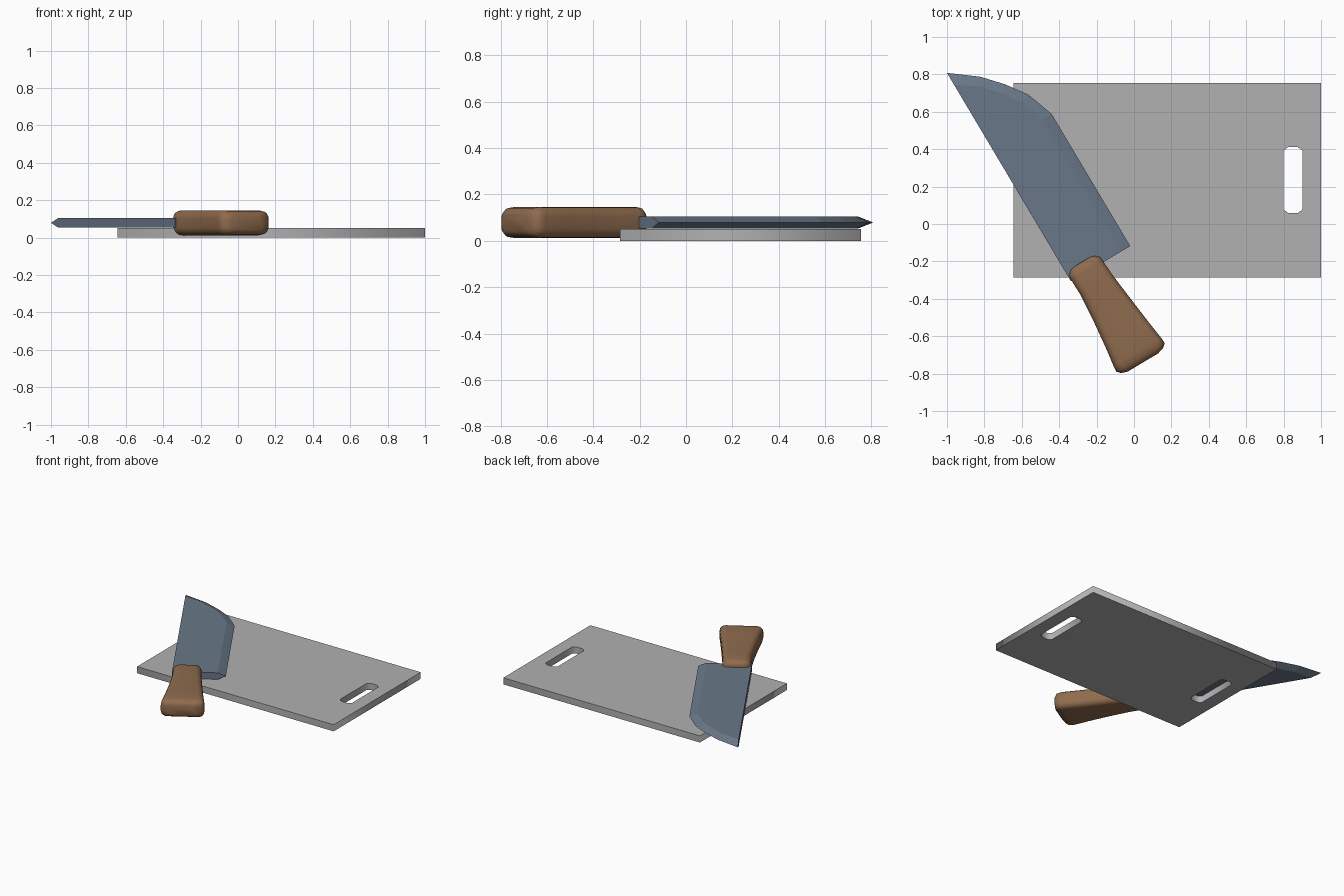
import bpy, bmesh, math
from mathutils import Vector

cube = bpy.data.objects.get("Cube")
if cube:
    bpy.data.objects.remove(cube, do_unlink=True)


def material(name, rgb):
    m = bpy.data.materials.new(name)
    m.use_nodes = True
    m.diffuse_color = (*rgb, 1)
    bsdf = next(n for n in m.node_tree.nodes if n.type == 'BSDF_PRINCIPLED')
    bsdf.inputs["Base Color"].default_value = (*rgb, 1)
    return m


def mesh_object(name, bm, mat, smooth=False):
    bmesh.ops.recalc_face_normals(bm, faces=bm.faces)
    me = bpy.data.meshes.new(name)
    bm.to_mesh(me)
    bm.free()
    me.materials.append(mat)
    for p in me.polygons:
        p.use_smooth = smooth
    ob = bpy.data.objects.new(name, me)
    bpy.context.collection.objects.link(ob)
    return ob


grey = material("board grey", (0.44, 0.44, 0.44))
steel = material("blade steel", (0.14, 0.185, 0.245))
wood = material("handle wood", (0.275, 0.148, 0.075))

# Shared knife frame: along runs from tip to handle end, across toward the edge
along = Vector((0.512, -0.859, 0)).normalized()
across = Vector((-along.y, along.x, 0))
MID_Z = 0.079

# Cutting board: filled outline with two mirrored grip slots
board_mid = Vector((0.1775, 0.235))
half_x, half_y = 0.8225, 0.52
rim = [(-half_x, -half_y), (half_x, -half_y), (half_x, half_y), (-half_x, half_y)]
slot = [(0.05, -0.158), (0.05, 0.158), (0.025, 0.177), (-0.025, 0.177),
        (-0.05, 0.158), (-0.05, -0.158), (-0.025, -0.177), (0.025, -0.177)]
loops = [rim] + [[(x + side * 0.6725, y) for x, y in slot] for side in (-1, 1)]
curve = bpy.data.curves.new("cutting_board", 'CURVE')
curve.dimensions = '2D'
curve.fill_mode = 'BOTH'
curve.extrude = 0.025
curve.materials.append(grey)
for loop in loops:
    sp = curve.splines.new('POLY')
    sp.points.add(len(loop) - 1)
    for pt, (x, y) in zip(sp.points, loop):
        pt.co = (x, y, 0, 1)
    sp.use_cyclic_u = True
board = bpy.data.objects.new("cutting_board", curve)
board.location = (board_mid.x, board_mid.y, 0.025)
bpy.context.collection.objects.link(board)
for ob in bpy.context.selected_objects:
    ob.select_set(False)
bpy.context.view_layer.objects.active = board
board.select_set(True)
bpy.ops.object.convert(target='MESH')

# Blade: slab ground on both sides toward the curved front and the long edge
edge = [(-1, 0.808), (-0.82, 0.787), (-0.69, 0.747), (-0.565, 0.692),
        (-0.44, 0.588), (-0.02, -0.118)]
ground = [(-0.962, 0.744), (-0.82, 0.735), (-0.71, 0.70), (-0.60, 0.65),
          (-0.487, 0.56), (-0.067, -0.146)]
spine_heel = Vector((edge[-1][0], edge[-1][1], 0)) - across * 0.369
bm = bmesh.new()
tip = [bm.verts.new((x, y, MID_Z)) for x, y in edge]
sides = []
for z in (MID_Z + 0.025, MID_Z - 0.025):
    inner = [bm.verts.new((x, y, z)) for x, y in ground]
    heel = bm.verts.new((spine_heel.x, spine_heel.y, z))
    bm.faces.new(inner + [heel])
    for i in range(len(tip) - 1):
        bm.faces.new((tip[i], tip[i + 1], inner[i + 1], inner[i]))
    sides.append((inner, heel))
(top, top_heel), (low, low_heel) = sides
bm.faces.new((top[0], top_heel, low_heel, low[0]))
bm.faces.new((tip[0], top[0], low[0]))
bm.faces.new((top_heel, top[-1], tip[-1], low[-1], low_heel))
mesh_object("blade", bm, steel)

# Handle: rounded rectangular sections flaring toward the butt
# each section: distance along, half width, half height, sideways shift
sections = [(-0.026, 0.055, 0.040, 0), (-0.02, 0.075, 0.053, 0),
            (0.0, 0.096, 0.063, 0), (0.025, 0.099, 0.067, 0),
            (0.12, 0.101, 0.067, 0.004), (0.28, 0.116, 0.067, 0.007),
            (0.43, 0.133, 0.067, 0.008), (0.54, 0.148, 0.067, 0.008),
            (0.573, 0.150, 0.062, 0.008), (0.592, 0.130, 0.052, 0.006),
            (0.603, 0.095, 0.040, 0.004)]
start = Vector((-0.265, -0.225, MID_Z))
STEPS = 5
bm = bmesh.new()
rings = []
for dist, hw, hh, shift in sections:
    radius = min(0.042, hh * 0.75)
    ring = []
    for corner, (sx, sz) in enumerate([(1, 1), (-1, 1), (-1, -1), (1, -1)]):
        for k in range(STEPS):
            a = math.pi / 2 * (corner + k / (STEPS - 1))
            u = sx * (hw - radius) + radius * math.cos(a)
            w = sz * (hh - radius) + radius * math.sin(a)
            ring.append(bm.verts.new(start + along * dist + across * (u + shift)
                                     + Vector((0, 0, w))))
    rings.append(ring)
for a, b in zip(rings, rings[1:]):
    for i in range(len(a)):
        j = (i + 1) % len(a)
        bm.faces.new((a[i], a[j], b[j], b[i]))
bm.faces.new(rings[0])
bm.faces.new(rings[-1])
mesh_object("handle", bm, wood, smooth=True)
